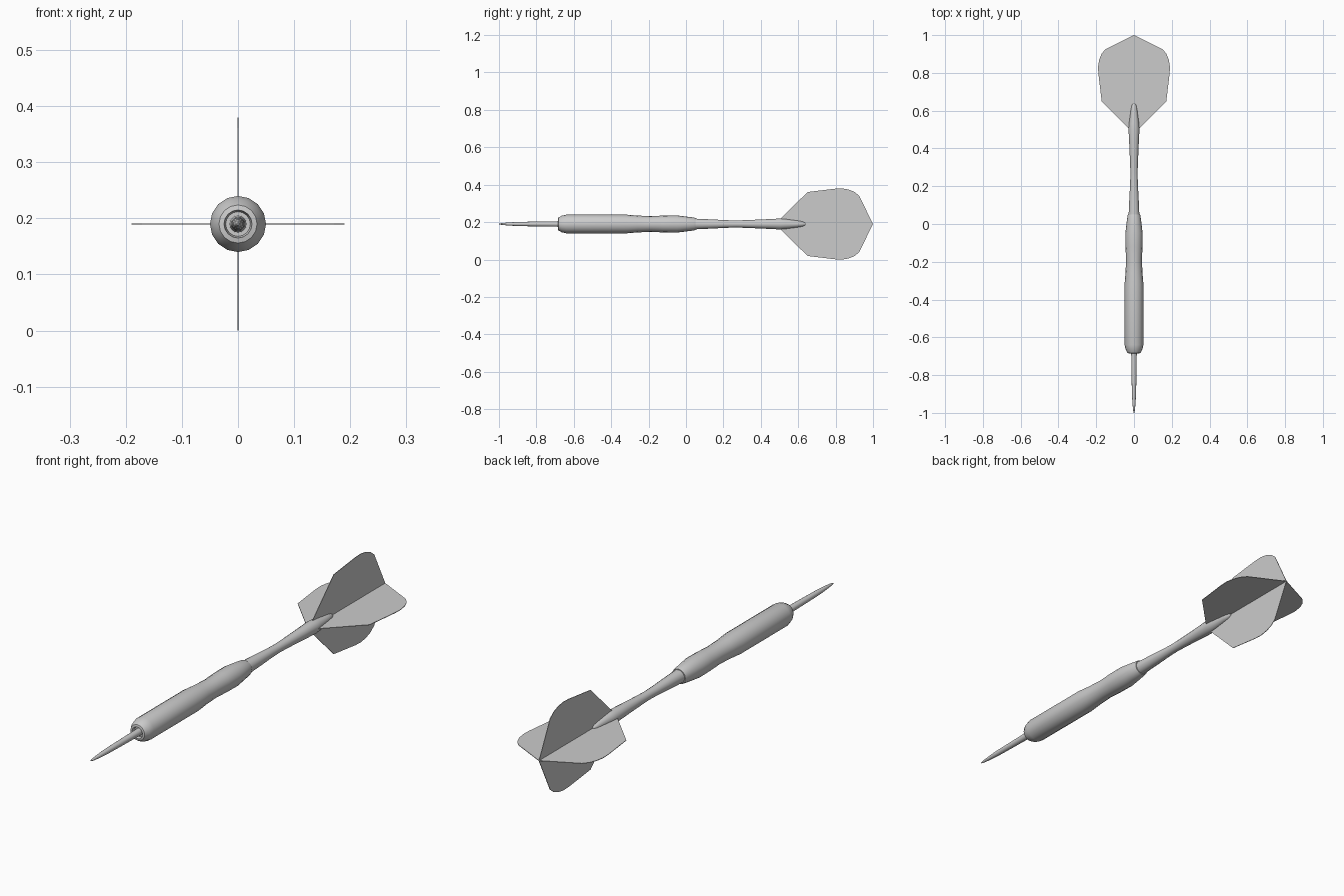
import bpy, bmesh, math
from mathutils import Matrix

if "Cube" in bpy.data.objects:
    bpy.data.objects.remove(bpy.data.objects["Cube"])

AXIS_Z = 0.19


def finish(bm, name, angle):
    bmesh.ops.recalc_face_normals(bm, faces=bm.faces)
    me = bpy.data.meshes.new(name)
    bm.to_mesh(me)
    bm.free()
    ob = bpy.data.objects.new(name, me)
    ob.location.z = AXIS_Z
    bpy.context.collection.objects.link(ob)
    bpy.ops.object.select_all(action='DESELECT')
    ob.select_set(True)
    bpy.context.view_layer.objects.active = ob
    bpy.ops.object.shade_smooth_by_angle(angle=math.radians(angle))
    return ob


def lathe(name, profile, sides=16):
    """Turn a (y, radius) profile around the long axis and cap its ends."""
    bm = bmesh.new()
    rings = []
    for y, r in profile:
        rings.append([bm.verts.new((r * math.cos(a), y, r * math.sin(a)))
                      for a in (2 * math.pi * i / sides for i in range(sides))])
    for a, b in zip(rings, rings[1:]):
        for i in range(sides):
            j = (i + 1) % sides
            bm.faces.new((a[i], a[j], b[j], b[i]))
    bm.faces.new(rings[0])
    bm.faces.new(rings[-1])
    return finish(bm, name, 40)


# Metal point
lathe("point", [(-1.0, 0.002), (-0.985, 0.005), (-0.95, 0.008), (-0.90, 0.011),
                (-0.85, 0.012), (-0.67, 0.015)])

# Weighted grip barrel
lathe("barrel", [(-0.67, 0.022), (-0.685, 0.025), (-0.683, 0.034), (-0.665, 0.044),
                 (-0.64, 0.05), (-0.32, 0.05), (-0.26, 0.045), (-0.19, 0.042),
                 (-0.12, 0.045), (-0.05, 0.046), (0.0, 0.040), (0.045, 0.034),
                 (0.05, 0.032), (0.05, 0.02)])

# Waisted shaft that grips the flights
lathe("shaft", [(0.03, 0.029), (0.06, 0.028), (0.15, 0.024), (0.21, 0.0205), (0.27, 0.019),
                (0.33, 0.021), (0.42, 0.025), (0.50, 0.029), (0.53, 0.027),
                (0.60, 0.0175), (0.625, 0.013), (0.638, 0.006)])

# Four thin flights around the axis
outline = [(0.0, 0.48), (0.028, 0.505), (0.171, 0.65), (0.189, 0.80), (0.19, 0.835),
           (0.184, 0.87), (0.172, 0.90), (0.152, 0.925), (0.0, 1.0)]
T = 0.0012
for k, side in enumerate(("right", "upper", "left", "lower")):
    bm = bmesh.new()
    top = [bm.verts.new((r, y, T)) for r, y in outline]
    bot = [bm.verts.new((r, y, -T)) for r, y in outline]
    bm.faces.new(top)
    bm.faces.new(bot[::-1])
    for i in range(len(outline)):
        j = (i + 1) % len(outline)
        bm.faces.new((top[i], bot[i], bot[j], top[j]))
    bm.transform(Matrix.Rotation(-k * math.pi / 2, 4, 'Y'))
    finish(bm, side + "_flight", 30)
